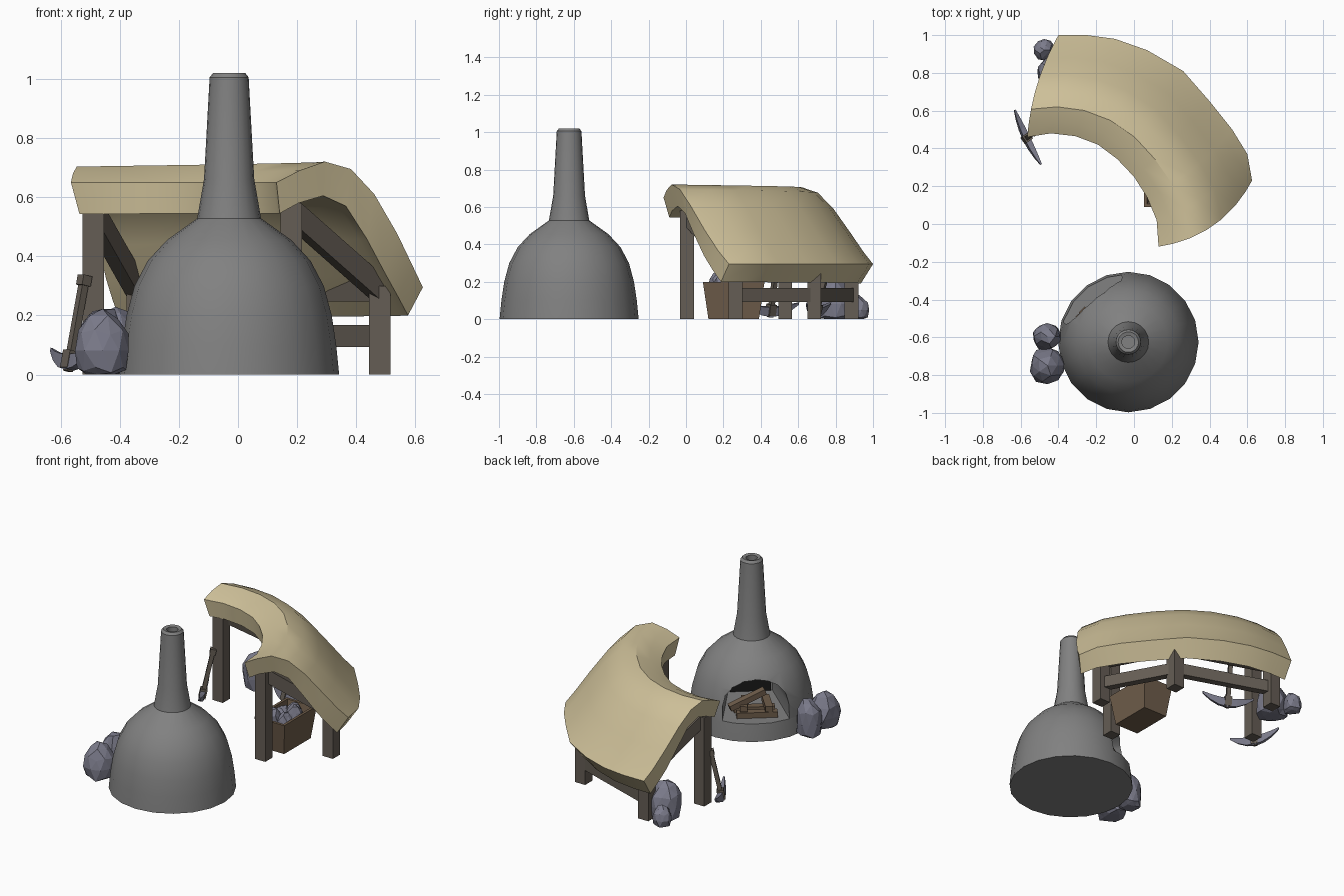
import bpy, bmesh, random
from math import cos, sin, pi, radians
from mathutils import Vector, Matrix

if "Cube" in bpy.data.objects:
    bpy.data.objects.remove(bpy.data.objects["Cube"])

random.seed(4)


def material(name, rgb):
    m = bpy.data.materials.new(name)
    m.diffuse_color = (*rgb, 1)
    m.use_nodes = True
    m.node_tree.nodes["Principled BSDF"].inputs["Base Color"].default_value = m.diffuse_color
    return m


STONE = material("furnace_stone", (.22, .22, .22))
SOOT = material("soot", (.01, .01, .01))
THATCH = material("thatch", (.62, .53, .32))
TIMBER = material("timber", (.13, .11, .09))
CRATE = material("crate_wood", (.16, .11, .07))
ORE = material("ore", (.2, .2, .26))


def finish(bm, name, mat, smooth=None):
    bmesh.ops.recalc_face_normals(bm, faces=bm.faces)
    me = bpy.data.meshes.new(name)
    bm.to_mesh(me)
    bm.free()
    ob = bpy.data.objects.new(name, me)
    bpy.context.collection.objects.link(ob)
    if mat:
        me.materials.append(mat)
    if smooth:
        smooth_by_angle(ob, smooth)
    return ob


def smooth_by_angle(ob, angle):
    bpy.ops.object.select_all(action='DESELECT')
    ob.select_set(True)
    bpy.context.view_layer.objects.active = ob
    bpy.ops.object.shade_smooth_by_angle(angle=radians(angle))


def loft(rings, name, mat, smooth=None):
    """Skin closed rings of equal length and cap both ends."""
    bm = bmesh.new()
    vs = [[bm.verts.new(p) for p in r] for r in rings]
    n = len(rings[0])
    for a, b in zip(vs, vs[1:]):
        for i in range(n):
            bm.faces.new((a[i], a[(i + 1) % n], b[(i + 1) % n], b[i]))
    for r in (vs[0], vs[-1]):
        # strip of quads keeps concave end caps clean
        if n % 2 == 0 and n > 4 and mat is THATCH:
            for i in range(n // 2 - 1):
                bm.faces.new((r[i], r[i + 1], r[n - 2 - i], r[n - 1 - i]))
        else:
            bm.faces.new(r)
    return finish(bm, name, mat, smooth)


def beam(name, a, b, w, h, mat=TIMBER):
    """Square timber from a to b."""
    a, b = Vector(a), Vector(b)
    d = (b - a).normalized()
    up = Vector((0, 0, 1)) if abs(d.z) < .98 else Vector((0, 1, 0))
    u = d.cross(up).normalized() * w / 2
    v = u.cross(d).normalized() * h / 2
    return loft([[p + u + v, p - u + v, p - u - v, p + u - v] for p in (a, b)], name, mat)


def rock(name, x, y, z0, rx, ry, h):
    """Faceted boulder with a flat underside."""
    bm = bmesh.new()
    bmesh.ops.create_icosphere(bm, subdivisions=2, radius=1)
    for v in bm.verts:
        k = random.uniform(.88, 1.08)
        z = max(v.co.z * k, -.6)
        v.co = Vector((x + v.co.x * k * rx, y + v.co.y * k * ry, z0 + (z + .6) / 1.6 * h))
    return finish(bm, name, ORE)


# --- furnace: lathed dome and chimney ---
FX, FY = -.03, -.625
prof = [(.372, 0), (.362, .1), (.347, .2), (.32, .3), (.275, .385), (.21, .455), (.108, .528),
        (.085, .66), (.066, 1.005), (.054, 1.02), (.034, 1.015), (.034, .9)]
furnace = loft([[(FX + r * cos(i * pi / 10), FY + r * sin(i * pi / 10), z) for i in range(20)]
                for r, z in prof], "furnace", STONE)

# arched mouth, facing the shelter, narrowing inward
OUT, SIDE = Vector((-.64, .77, 0)).normalized(), Vector((.77, .64, 0)).normalized()


def mouth(o, s, z):
    return Vector((FX, FY, z)) + OUT * o + SIDE * s


arch = [(-1, .11), (1, .11), (1, .2)] + [(cos(a * pi / 8), .2 + .17 * sin(a * pi / 8))
                                         for a in range(1, 8)] + [(-1, .2)]
cutter = loft([[mouth(o, s * w, .11 + (z - .11) * k) for s, z in arch]
               for o, w, k in ((-.1, .13, .85), (.5, .23, 1.03))], "mouth_cutter", None)
cutter.hide_render = True
mod = furnace.modifiers.new("mouth", 'BOOLEAN')
mod.operation, mod.solver, mod.object = 'DIFFERENCE', 'EXACT', cutter
bpy.context.view_layer.objects.active = furnace
bpy.ops.object.modifier_apply(modifier="mouth")
bpy.data.objects.remove(cutter)
smooth_by_angle(furnace, 32)
beam("sooty_back", mouth(-.09, -.12, .2), mouth(-.09, .12, .2), .01, .17, SOOT)

# firewood in the mouth
for i, (a, b) in enumerate((((.26, -.13, .13), (.26, .11, .13)), ((.18, -.12, .13), (.18, .12, .13)),
                            ((.12, -.07, .17), (.29, -.08, .17)), ((.12, .05, .17), (.28, .07, .17)),
                            ((.2, -.06, .25), (.25, .15, .17)))):
    beam(f"firewood_{i}", mouth(*a), mouth(*b), .045, .035, CRATE)

# --- curved thatch roof: inner and outer eaves joined by a hump profile ---
inner = [(-.565, .46), (-.44, .48), (-.31, .465), (-.19, .42), (-.09, .345), (0, .25),
         (.07, .14), (.12, .02), (.13, -.12)]
outer = [(-.40, 1.0), (-.25, 1.0), (-.1, .98), (.07, .92), (.26, .81), (.4, .65),
         (.52, .50), (.60, .37), (.625, .23)]
top = [(0, .65), (.12, .69), (.26, .72), (.42, .695), (.58, .61), (.76, .475), (.9, .365), (1, .295)]
under = [(.02, .545), (.12, .58), (.26, .605), (.4, .57), (.54, .46), (.68, .34), (.78, .265), (.87, .2)]


def roof_point(t, s, z):
    i = min(int(t), 7)
    p = Vector(inner[i]).lerp(Vector(inner[i + 1]), t - i)
    q = Vector(outer[i]).lerp(Vector(outer[i + 1]), t - i)
    bow = Vector((-.03, .01)) * (1 - t / 8) ** 3 + Vector((.045, -.062)) * (t / 8) ** 3
    c = p.lerp(q, s) + bow * 4 * s * (1 - s)
    return (c.x, c.y, z - .022 * (1 - t / 8) * 4 * s * (1 - s))


rings = []
for t in range(9):
    tb = min(max(t, .22), 7.8)
    rings.append([roof_point(t, *p) for p in top] + [roof_point(tb, *p) for p in reversed(under)])
loft(rings, "thatch_roof", THATCH, 35)

# --- timber frame ---
posts = {"inner_right": (.18, .005, .58), "inner_left": (-.49, .53, .57), "outer_right": (.48, .265, .3),
         "outer_middle": (.25, .685, .3), "outer_left": (-.34, .885, .3)}
for n, (x, y, h) in posts.items():
    beam(n + "_post", (x, y, 0), (x, y, h), .073, .073)
for a, b in (("inner_right", "outer_right"), ("inner_left", "outer_left")):
    beam(a + "_rafter", (*posts[a][:2], .55), (*posts[b][:2], .285), .05, .075)
for a, b in (("outer_right", "outer_middle"), ("outer_middle", "outer_left")):
    for n, z in (("low_rail", .13), ("top_plate", .285)):
        beam(f"{a}_{n}", (*posts[a][:2], z), (*posts[b][:2], z), .045, .075)

# --- tapered ore crate: outer wall up, over the rim, down inside ---
crate = [[(.16 + sx * w, .255 + sy * l, z) for sx, sy in ((-1, -1), (1, -1), (1, 1), (-1, 1))]
         for w, l, z in ((.085, .135, 0), (.107, .165, .2), (.09, .148, .2), (.08, .13, .1))]
loft(crate, "ore_crate", CRATE)
for i, (x, y, h) in enumerate(((.13, .17, .16), (.2, .19, .13), (.13, .27, .13), (.19, .3, .14), (.15, .36, .12))):
    rock(f"crate_ore_{i}", x, y, .1, .05, .05, h)

# --- boulders by the furnace and the shelter ---
rock("furnace_boulder_large", -.457, -.75, 0, .1, .1, .215)
rock("furnace_boulder_small", -.46, -.595, 0, .077, .075, .235)
rock("shelter_boulder_large", -.415, .8, 0, .1, .1, .22)
rock("shelter_boulder_small", -.475, .92, 0, .055, .058, .13)


# --- pickaxes resting on their heads ---
def pickaxe(name, foot, tip, along):
    foot, tip = Vector(foot), Vector(tip)
    d = (tip - foot).normalized()
    a = Vector(along).normalized()
    n = a.cross(d).normalized()
    beam(name + "_handle", foot - d * .04, tip, .025, .025)
    beam(name + "_knob", tip - d * .03, tip + d * .005, .036, .036)
    beam(name + "_collar", foot - d * .03, foot + d * .03, .042, .042)
    head = []
    for k in (-1, -.7, -.35, 0, .35, .7, 1):
        c = foot + a * .16 * k + d * (.045 * k * k - .01)
        h, w = .026 - .02 * k * k, .016 - .012 * k * k
        head.append([c + d * h + n * w, c + d * h - n * w, c - d * h - n * w, c - d * h + n * w])
    loft(head, name + "_head", ORE)


pickaxe("front_pickaxe", (-.568, .455, .05), (-.518, .49, .33), (.14, -.29, 0))
pickaxe("back_pickaxe", (-.15, .70, .05), (-.12, .765, .3), (.28, -.12, 0))
